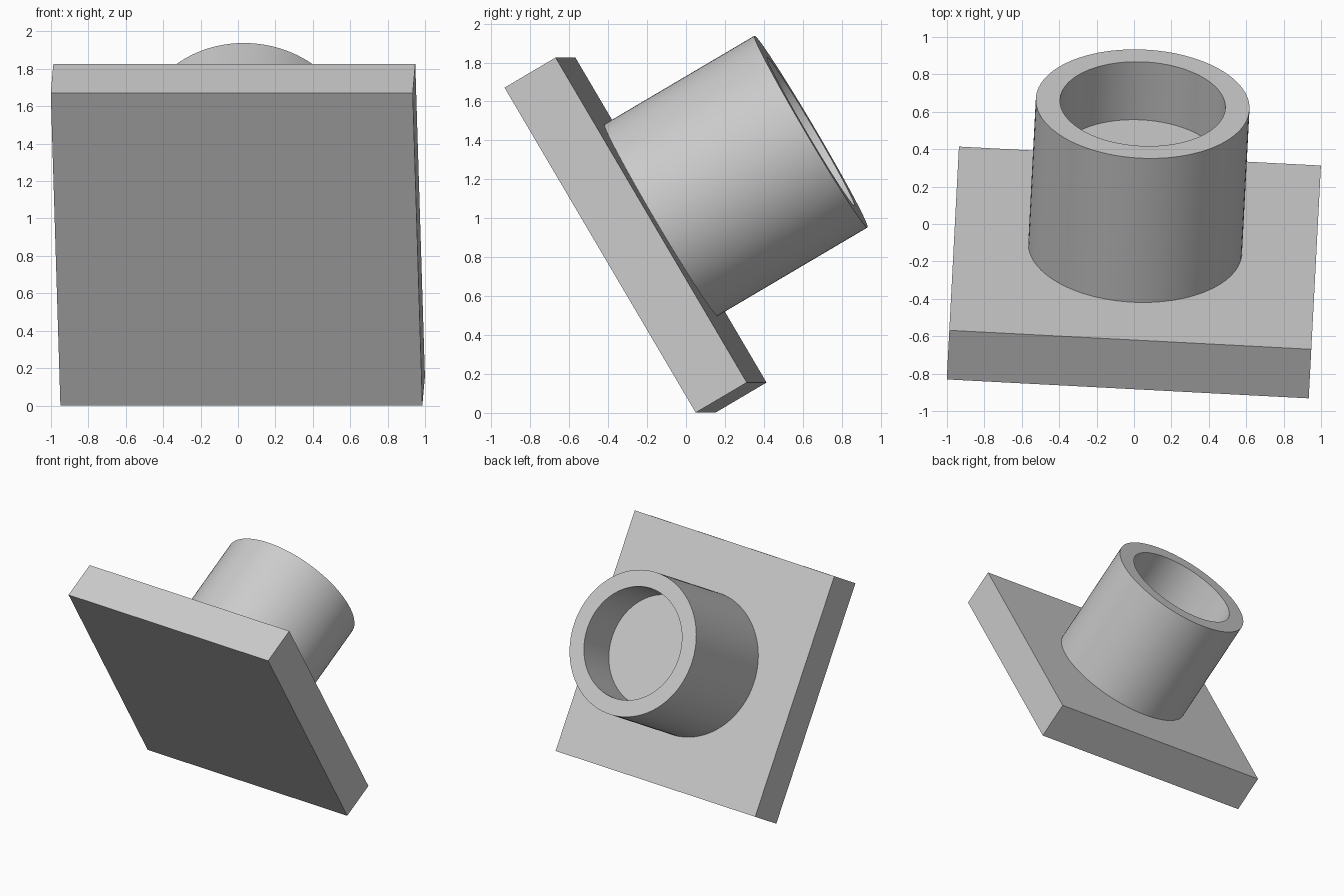
import bpy
import bmesh
from math import radians, tau
from mathutils import Matrix, Vector

cube = bpy.data.objects.get("Cube")
if cube:
    bpy.data.objects.remove(cube, do_unlink=True)

SIDE, THICK = 1.938, 0.305            # square plate
OUTER, INNER = 0.572, 0.4425          # socket radii
HEIGHT, DEPTH = 0.895, 0.36           # socket height, blind hole depth
SINK = 0.02                           # overlap of socket into plate

# Local frame: origin at the centre of the socket's seat, z along its axis
PLACE = (Matrix.Translation((0.006, -0.128, 0.991))
         @ Matrix.Rotation(radians(-3), 4, 'Z')
         @ Matrix.Rotation(radians(-59.5), 4, 'X'))

grey = bpy.data.materials.new("light_grey")
grey.use_nodes = True
colour = (0.6, 0.6, 0.6, 1)
grey.diffuse_color = colour
grey.node_tree.nodes["Principled BSDF"].inputs["Base Color"].default_value = colour


def add_part(name, bm):
    bmesh.ops.recalc_face_normals(bm, faces=bm.faces)
    mesh = bpy.data.meshes.new(name)
    bm.to_mesh(mesh)
    bm.free()
    mesh.materials.append(grey)
    obj = bpy.data.objects.new(name, mesh)
    bpy.context.collection.objects.link(obj)
    obj.matrix_world = PLACE
    return obj


# Square base plate below the seat
bm = bmesh.new()
bmesh.ops.create_cube(bm, size=1, matrix=Matrix.Translation((0, 0, -THICK / 2))
                      @ Matrix.Diagonal((SIDE, SIDE, THICK, 1)))
add_part("base_plate", bm)

# Round socket with a blind hole, turned from a half profile
bm = bmesh.new()
floor = HEIGHT - DEPTH
profile = [(0, -SINK), (OUTER, -SINK), (OUTER, HEIGHT),
           (INNER, HEIGHT), (INNER, floor), (0, floor)]
verts = [bm.verts.new((r, 0, z)) for r, z in profile]
edges = [bm.edges.new(pair) for pair in zip(verts, verts[1:])]
bmesh.ops.spin(bm, geom=verts + edges, cent=Vector(), axis=(0, 0, 1),
               angle=tau, steps=96, use_merge=True)
bmesh.ops.remove_doubles(bm, verts=bm.verts, dist=0.0001)
socket = add_part("round_socket", bm)

bpy.ops.object.select_all(action='DESELECT')
socket.select_set(True)
bpy.context.view_layer.objects.active = socket
bpy.ops.object.shade_smooth_by_angle(angle=radians(30))
